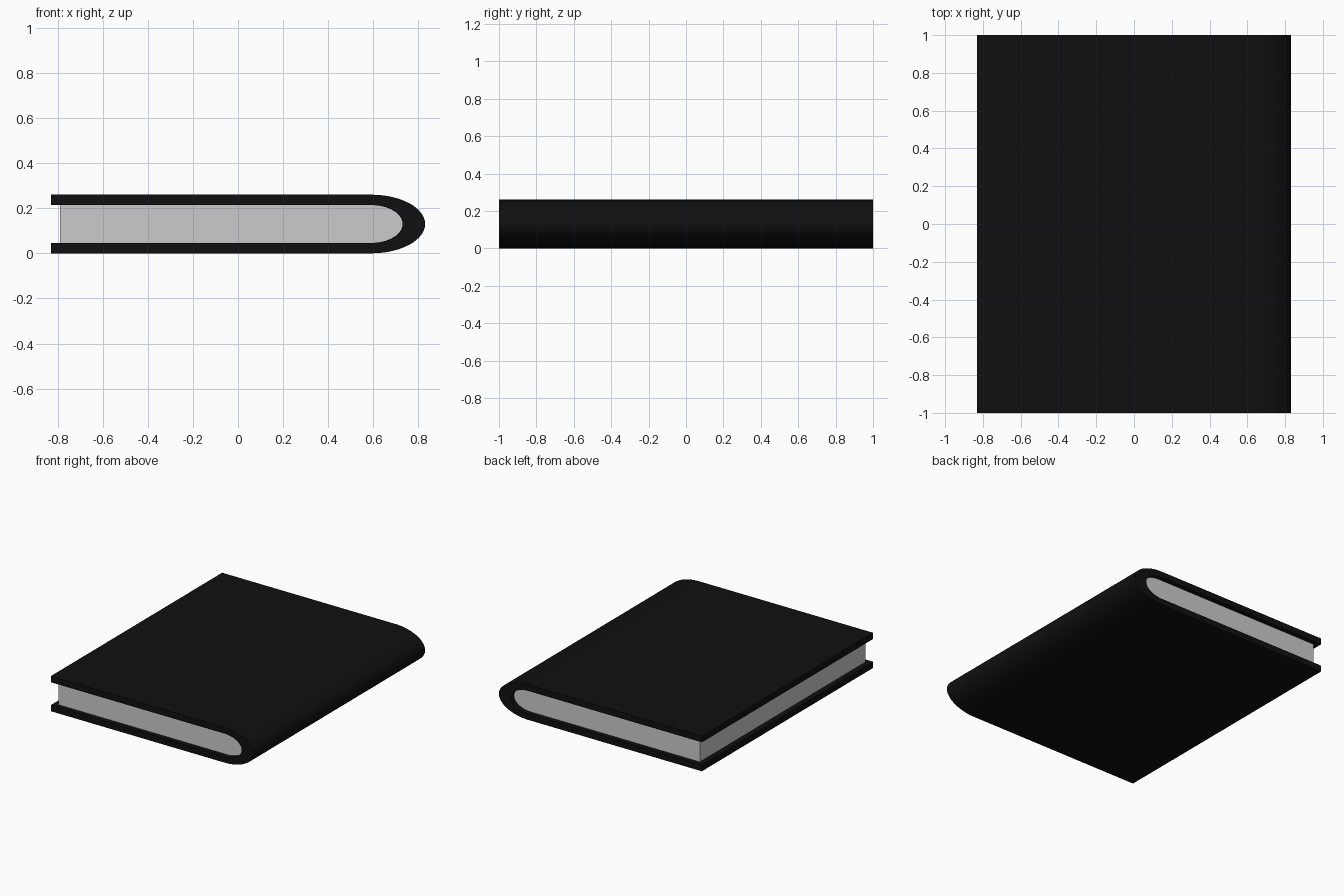
import bpy, bmesh, math

if "Cube" in bpy.data.objects:
    bpy.data.objects.remove(bpy.data.objects["Cube"])

MID = 0.13        # mid height of the book
SPINE_X = 0.59    # where the rounded spine starts
SEG = 32


def arc(rx, rz):
    """Half ellipse from bottom to top, bulging towards +x."""
    return [(SPINE_X + rx * math.cos(a), MID + rz * math.sin(a))
            for a in (math.pi * (i / SEG - 0.5) for i in range(SEG + 1))]


def extrude_profile(name, profile, half_depth):
    """Extrude a closed x-z profile along y."""
    bm = bmesh.new()
    face = bm.faces.new([bm.verts.new((x, -half_depth, z)) for x, z in profile])
    ext = bmesh.ops.extrude_face_region(bm, geom=[face])
    moved = [g for g in ext["geom"] if isinstance(g, bmesh.types.BMVert)]
    bmesh.ops.translate(bm, vec=(0, 2 * half_depth, 0), verts=moved)
    bmesh.ops.recalc_face_normals(bm, faces=bm.faces)
    # Clean fill of the concave end caps
    caps = [f for f in bm.faces if len(f.verts) > 4]
    bmesh.ops.triangulate(bm, faces=caps)
    mesh = bpy.data.meshes.new(name)
    bm.to_mesh(mesh)
    bm.free()
    obj = bpy.data.objects.new(name, mesh)
    bpy.context.collection.objects.link(obj)
    bpy.ops.object.select_all(action='DESELECT')
    obj.select_set(True)
    bpy.context.view_layer.objects.active = obj
    bpy.ops.object.shade_smooth_by_angle(angle=math.radians(30))
    return obj


# Wrap-around cover with rounded spine
outer = [(-0.83, 0.0)] + arc(0.24, 0.13) + [(-0.83, 0.26)]
inner = [(-0.83, 0.046)] + arc(0.14, 0.084) + [(-0.83, 0.214)]
cover = extrude_profile("cover", outer + inner[::-1], 1.0)
black = bpy.data.materials.new("cover_black")
black.diffuse_color = (0.005, 0.005, 0.005, 1)
black.use_nodes = True
black.node_tree.nodes["Principled BSDF"].inputs["Base Color"].default_value = black.diffuse_color
cover.data.materials.append(black)

# Page block, slightly inset from the cover edges
pages = [(-0.79, 0.046)] + arc(0.14, 0.084) + [(-0.79, 0.214)]
extrude_profile("pages", pages, 0.967)
